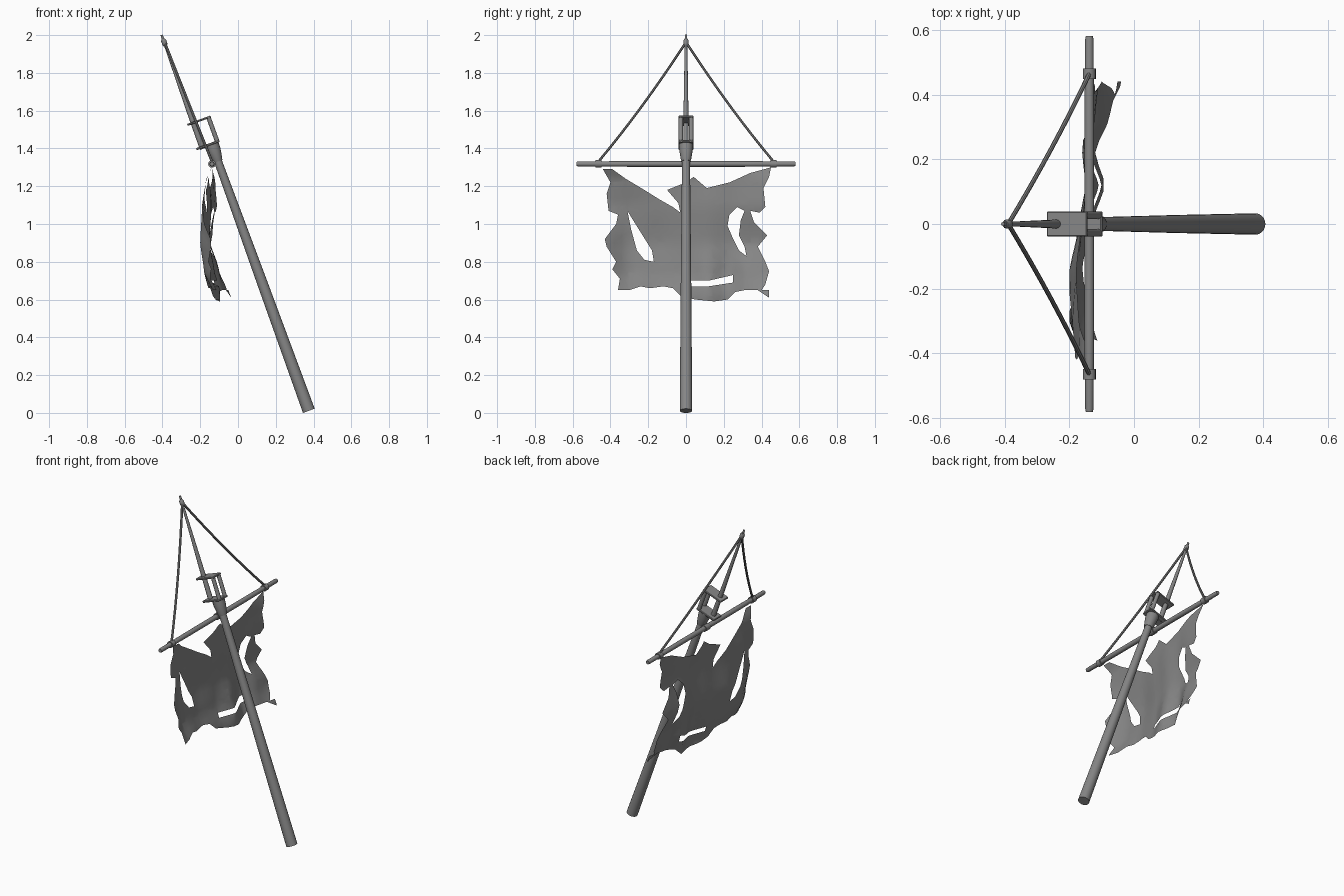
import bpy, bmesh, math
from mathutils import Vector, Matrix

cube = bpy.data.objects.get("Cube")
if cube:
    bpy.data.objects.remove(cube, do_unlink=True)

GREY = (0.24, 0.24, 0.24, 1)
mat = bpy.data.materials.new("weathered grey")
mat.use_nodes = True
mat.diffuse_color = GREY
bsdf = mat.node_tree.nodes["Principled BSDF"]
bsdf.inputs["Base Color"].default_value = GREY
bsdf.inputs["Roughness"].default_value = 0.8

# Leaning frame: s runs up the mast, off is forward/back across it
TILT = math.radians(20)
BASE = Vector((0.375, 0, 0.011))
UP = Vector((-math.sin(TILT), 0, math.cos(TILT)))
ACROSS = Vector((math.cos(TILT), 0, math.sin(TILT)))


def at(s, off=0.0, y=0.0):
    return BASE + UP * s + ACROSS * off + Vector((0, y, 0))


def finish(name, bm, angle=40):
    mesh = bpy.data.meshes.new(name)
    bm.to_mesh(mesh)
    bm.free()
    mesh.materials.append(mat)
    ob = bpy.data.objects.new(name, mesh)
    bpy.context.collection.objects.link(ob)
    bpy.ops.object.select_all(action='DESELECT')
    ob.select_set(True)
    bpy.context.view_layer.objects.active = ob
    bpy.ops.object.shade_smooth_by_angle(angle=math.radians(angle))


def tube(name, points, radii, sides=16):
    """Capped round bar through nearly straight points."""
    bm = bmesh.new()
    axis = (points[-1] - points[0]).normalized()
    rot = axis.to_track_quat('Z', 'Y').to_matrix()
    rings = []
    for p, r in zip(points, radii):
        ring = []
        for i in range(sides):
            a = math.tau * i / sides
            ring.append(bm.verts.new(p + rot @ Vector((r * math.cos(a), r * math.sin(a), 0))))
        rings.append(ring)
    for low, high in zip(rings, rings[1:]):
        for i in range(sides):
            j = (i + 1) % sides
            bm.faces.new((low[i], low[j], high[j], high[i]))
    bm.faces.new(rings[0][::-1])
    bm.faces.new(rings[-1])
    finish(name, bm)


def plate(name, s, size):
    """Flat bracket set square to the mast."""
    bm = bmesh.new()
    bmesh.ops.create_cube(bm, size=1)
    place = Matrix.Translation(at(s, -0.021)) @ Matrix.Rotation(-TILT, 4, 'Y')
    bmesh.ops.transform(bm, matrix=place @ Matrix.Diagonal((*size, 1)), verts=bm.verts)
    bmesh.ops.bevel(bm, geom=bm.edges[:], offset=0.003, segments=1, affect='EDGES')
    finish(name, bm, 30)


# Lower mast and the flared collar on its head
tube("lower_mast", [at(0), at(0.7), at(1.43)], [0.033, 0.028, 0.021], 20)
tube("mast_collar", [at(1.405), at(1.42), at(1.47), at(1.51)], [0.024, 0.028, 0.036, 0.037], 20)

# Open bracket joining the two masts
plate("lower_bracket", 1.505, (0.13, 0.078, 0.012))
plate("upper_bracket", 1.642, (0.132, 0.078, 0.011))
for side, label in ((1, "left"), (-1, "right")):
    tube(label + "_bracket_post", [at(1.5, 0.032, side * 0.027), at(1.646, 0.032, side * 0.027)],
         [0.012, 0.012], 12)

# Topmast with its tip band
tube("topmast", [at(1.495, -0.054), at(1.7, -0.054), at(2.137, -0.052)], [0.015, 0.013, 0.006], 12)
tube("topmast_band", [at(2.075, -0.052), at(2.085, -0.052), at(2.105, -0.052), at(2.115, -0.052)],
     [0.009, 0.014, 0.014, 0.009], 12)

# Yard and its centre lashing
YARD = Vector((-0.138, 0, 1.318))


def along(y):
    return YARD + Vector((0, y, 0))


tube("yard", [along(y) for y in (-0.58, -0.57, -0.3, 0.3, 0.57, 0.58)],
     [0.011, 0.013, 0.015, 0.015, 0.013, 0.011])
tube("yard_lashing", [along(-0.02), along(0.02)], [0.02, 0.02])

# Rings and sagging stays on both sides
SAG = Vector((0.03, 0, -0.08))
for side, label in ((1, "left"), (-1, "right")):
    tube(label + "_yard_ring", [along(side * 0.448), along(side * 0.48)], [0.02, 0.02])
    top, end = at(2.095, -0.05), along(side * 0.464) + Vector((0, 0, 0.012))
    steps = [i / 8 for i in range(9)]
    tube(label + "_stay", [top.lerp(end, t) + SAG * t * (1 - t) for t in steps],
         [0.007] * len(steps), 8)

# Torn sail: outline and rips as (y, z) in hundredths
OUTLINE = [(-44, 129), (-39, 129), (-32, 124), (-22, 118), (-14, 113), (-7, 109), (-3, 106),
           (-4, 111), (-10, 118), (0, 122), (4, 125), (11, 119), (23, 122), (34, 127), (45, 130),
           (44, 125), (41, 119), (42, 109), (39, 106), (34, 107), (36, 101), (43, 94), (38, 88),
           (42, 80), (44, 75), (42, 68), (40, 65), (44, 65), (44, 61), (38, 65), (31, 65),
           (26, 64), (22, 60), (15, 59), (5, 60), (-3, 62), (-7, 66), (-12, 67), (-19, 66),
           (-24, 67), (-30, 65), (-36, 65), (-35, 71), (-39, 76), (-37, 80), (-42, 88),
           (-43, 92), (-37, 100), (-36, 105), (-41, 107), (-42, 116), (-40, 122)]
RIPS = [[(-31, 107), (-28, 102), (-23, 94), (-18, 86), (-17, 80), (-22, 81), (-26, 86), (-29, 97)],
        [(27, 109), (23, 105), (22, 99), (25, 92), (28, 86), (32, 83), (31, 88), (28, 94), (29, 102),
         (31, 107)],
        [(1, 70), (12, 70), (25, 73), (25, 69), (12, 67), (1, 67)]]

# Depth of the cloth's folds, in hundredths, one row per height
FOLD_Y = (-0.44, -0.3, -0.15, 0, 0.12, 0.22, 0.33, 0.44)
FOLD_Z = (0.62, 0.75, 0.9, 1.1, 1.23, 1.3)
FOLDS = ((-8, -12, -15, -13, -9, -12, -7, -4),
         (-12, -18, -18, -16, -12, -15, -10, -10),
         (-14, -20, -20, -17, -15, -16, -15, -14),
         (-18, -19, -18, -16, -14, -14, -12, -11),
         (-17, -17, -17, -16, -15, -14, -13, -12),
         (-14, -14, -14, -14, -14, -14, -14, -14))


def locate(stops, value):
    """Interval index and eased fraction of a value among the stops."""
    value = min(max(value, stops[0]), stops[-1])
    i = max(k for k in range(len(stops) - 1) if stops[k] <= value)
    t = (value - stops[i]) / (stops[i + 1] - stops[i])
    return i, 0.5 * t + 0.5 * t * t * (3 - 2 * t)


def billow(y, z):
    i, u = locate(FOLD_Y, y)
    j, v = locate(FOLD_Z, z)
    low, high = [row[i] * (1 - u) + row[i + 1] * u for row in FOLDS[j:j + 2]]
    return (low * (1 - v) + high * v) / 100


bm = bmesh.new()
for loop in [OUTLINE] + RIPS:
    verts = [bm.verts.new((0, y / 100, z / 100)) for y, z in loop]
    for a, b in zip(verts, verts[1:] + verts[:1]):
        bm.edges.new((a, b))
bmesh.ops.triangle_fill(bm, edges=bm.edges[:], use_beauty=True, use_dissolve=False,
                        normal=(1, 0, 0))
# Slice into a cloth grid, then push into folds
for axis, start, count in ((1, -0.42, 22), (2, 0.62, 17)):
    normal = Vector((0, axis == 1, axis == 2))
    for i in range(count):
        bmesh.ops.bisect_plane(bm, geom=bm.verts[:] + bm.edges[:] + bm.faces[:], dist=0.0005,
                               plane_co=normal * (start + 0.04 * i), plane_no=normal)
bmesh.ops.triangulate(bm, faces=bm.faces[:])
for v in bm.verts:
    v.co.x = billow(v.co.y, v.co.z)
bmesh.ops.recalc_face_normals(bm, faces=bm.faces[:])
finish("torn_sail", bm, 80)
